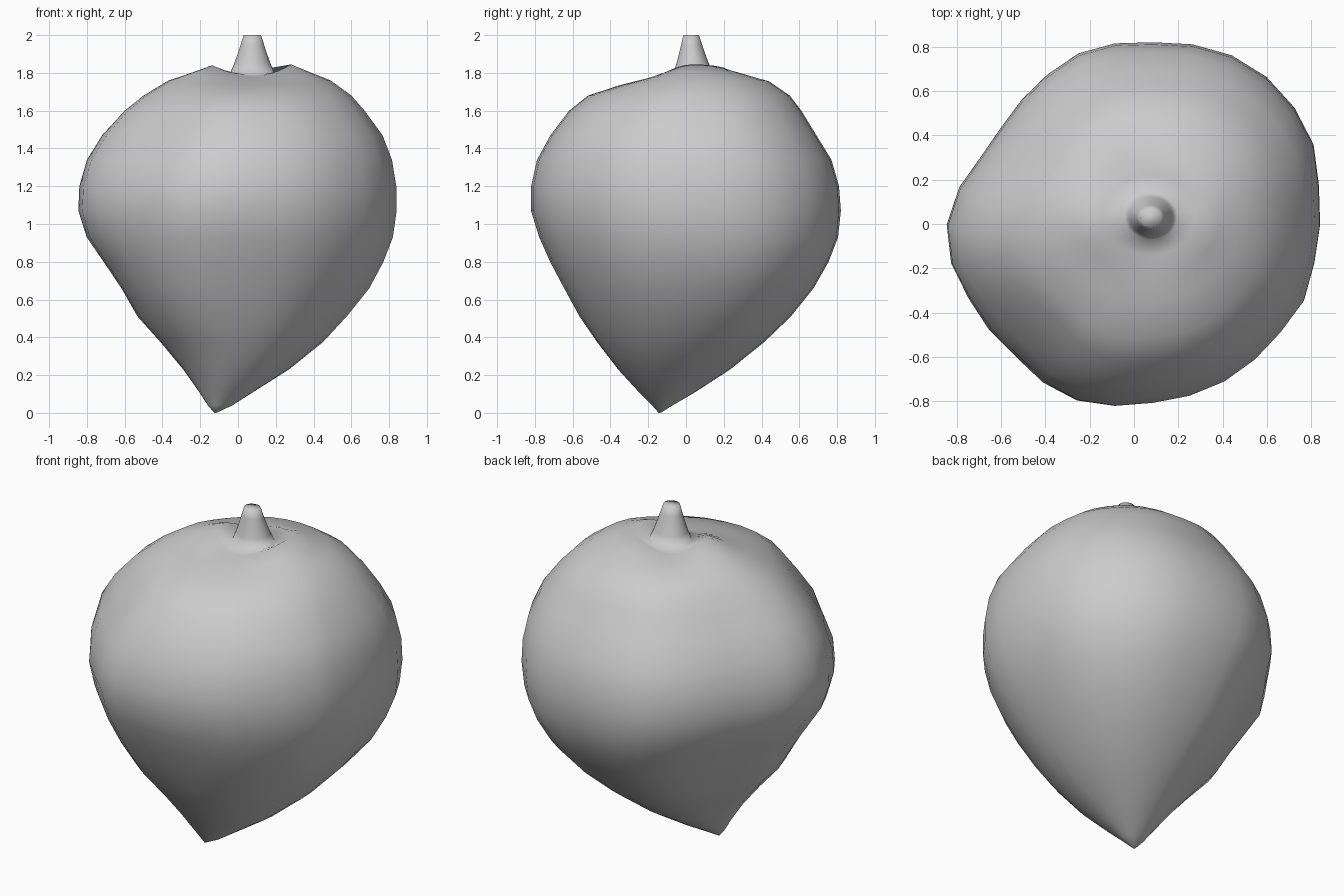
import bpy, bmesh
from math import sin, cos, pi, exp, radians

if "Cube" in bpy.data.objects:
    bpy.data.objects.remove(bpy.data.objects["Cube"])


def loft(name, rings):
    """Skin closed rings of equal point count, cap both ends."""
    bm = bmesh.new()
    rows = [[bm.verts.new(p) for p in ring] for ring in rings]
    n = len(rows[0])
    for a, b in zip(rows, rows[1:]):
        for i in range(n):
            j = (i + 1) % n
            bm.faces.new((a[i], a[j], b[j], b[i]))
    bm.faces.new(rows[0][::-1])
    bm.faces.new(rows[-1])
    bmesh.ops.recalc_face_normals(bm, faces=bm.faces)
    for f in bm.faces:
        f.smooth = True
    me = bpy.data.meshes.new(name)
    bm.to_mesh(me)
    bm.free()
    ob = bpy.data.objects.new(name, me)
    bpy.context.collection.objects.link(ob)
    return ob


# Lobed plan outline: radius every 12 degrees
RADII = [.84, .853, .887, .895, .894, .88, .853, .825, .82, .81,
         .78, .757, .742, .755, .806, .845, .842, .813, .80, .79,
         .815, .83, .82, .807, .81, .815, .816, .82, .84, .832]
N = len(RADII)
ANG = [2 * pi * i / N for i in range(N)]


def fit(vals):
    lo, hi = min(vals), max(vals)
    return [2 * (v - lo) / (hi - lo) - 1 for v in vals]


LX = fit([r * cos(a) for r, a in zip(RADII, ANG)])
LY = fit([r * sin(a) for r, a in zip(RADII, ANG)])


def bell(x, mid, width):
    return exp(-((x - mid) / width) ** 2)


def clamp(x):
    return max(0, min(1, x))


def ring(z, x0, x1, y0, y1, front=0, back=0):
    """Ring filling an x/y box. The lobes fade toward tip and crown, a
    bulge runs low on the front left, and the crown drops front and back."""
    lobe = min(clamp(z / .55), clamp((1.9 - z) / .28))
    bulge = .075 * bell(z, .68, .27) - .04 * bell(z, 1.47, .17)
    bulge *= clamp(z / .3)
    dip = .04 * clamp((z - 1.73) / .1)
    pts = []
    for a, lx, ly in zip(ANG, LX, LY):
        c, s = cos(a), sin(a)
        g = bulge * bell(a, radians(225), radians(24))
        u, v = c + (lx - c) * lobe, s + (ly - s) * lobe
        drop = (back if s > 0 else front) * s * s
        drop += dip * bell(a, radians(125), radians(40))
        pts.append(((x0 + x1) / 2 + (x1 - x0) / 2 * u + g * c,
                    (y0 + y1) / 2 + (y1 - y0) / 2 * v + g * s, z - drop))
    return pts


# Fruit body: pointed leaning base, full shoulders, dimpled crown
rings = [ring(*r) for r in (
    (0, -.125, -.115, -.145, -.135),
    (.04, -.16, -.03, -.18, -.07),
    (.11, -.205, .08, -.25, .05),
    (.23, -.29, .27, -.36, .235),
    (.375, -.41, .45, -.47, .415),
    (.51, -.53, .575, -.56, .555),
    (.66, -.615, .695, -.64, .675),
    (.80, -.71, .77, -.715, .755),
    (.93, -.80, .82, -.775, .805),
    (1.07, -.845, .84, -.82, .82),
    (1.20, -.84, .838, -.82, .81),
    (1.34, -.80, .815, -.79, .77),
    (1.47, -.72, .765, -.72, .69),
    (1.60, -.60, .67, -.62, .61),
    (1.68, -.50, .60, -.52, .55),
    (1.76, -.37, .49, -.35, .44, .025),
    (1.80, -.26, .39, -.23, .31, .035),
    (1.845, -.14, .28, -.14, .22, .065, .02))]

# Tapered stem growing out of the dimple
for i in range(5):
    t = i / 4
    r = .12 - .074 * t ** .85
    rings.append([(.076 + r * cos(a), .038 - .011 * t + r * .9 * sin(a),
                   1.795 + .205 * t) for a in ANG])

loft("fruit_with_stem", rings)
